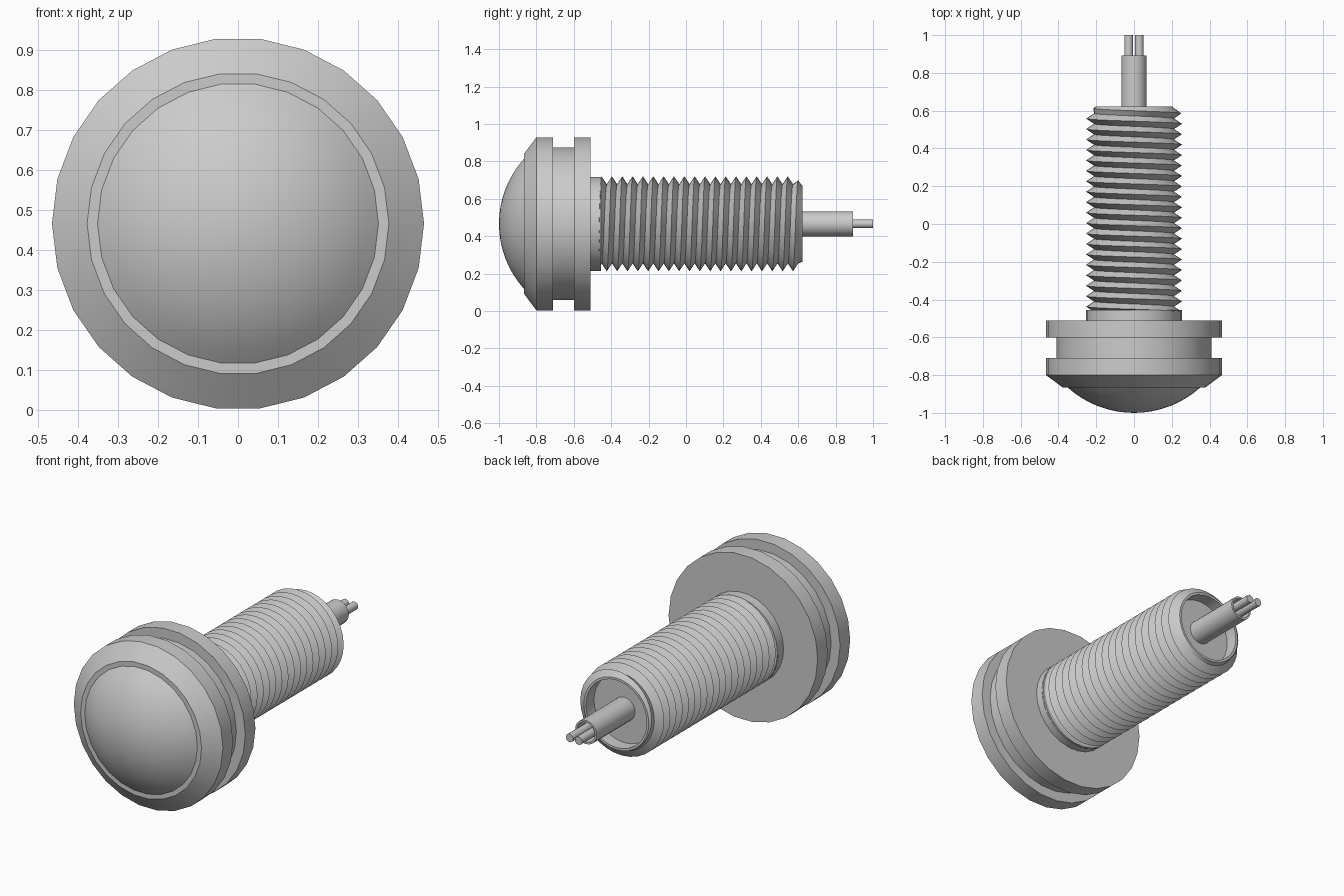
import bpy, bmesh
from math import pi, sin, cos, asin, radians

if "Cube" in bpy.data.objects:
    bpy.data.objects.remove(bpy.data.objects["Cube"])

ZC = 0.466  # height of the main axis


def finish(name, bm):
    bmesh.ops.remove_doubles(bm, verts=bm.verts, dist=1e-5)
    bmesh.ops.recalc_face_normals(bm, faces=bm.faces)
    mesh = bpy.data.meshes.new(name)
    bm.to_mesh(mesh)
    bm.free()
    obj = bpy.data.objects.new(name, mesh)
    bpy.context.collection.objects.link(obj)
    bpy.ops.object.select_all(action='DESELECT')
    obj.select_set(True)
    bpy.context.view_layer.objects.active = obj
    bpy.ops.object.shade_smooth_by_angle(angle=radians(30))
    return obj


def lathe(name, profile, sides, x=0.0):
    """Revolve (radius, y) points about an axis parallel to y."""
    bm = bmesh.new()
    rings = []
    for r, y in profile:
        if r == 0:
            rings.append([bm.verts.new((x, y, ZC))] * sides)
        else:
            rings.append([bm.verts.new((x + r * cos(2 * pi * i / sides), y,
                                        ZC + r * sin(2 * pi * i / sides))) for i in range(sides)])
    for a, b in zip(rings, rings[1:]):
        for i in range(sides):
            j = (i + 1) % sides
            bm.faces.new(list(dict.fromkeys((a[i], a[j], b[j], b[i]))))
    return finish(name, bm)


# Domed lens
R = 0.526
amax = asin(0.352 / R)
dome = [(R * sin(amax * k / 8), -1 + R * (1 - cos(amax * k / 8))) for k in range(9)]
dome[0] = (0, -1)
lathe("lens_dome", dome + [(0.352, -0.84), (0, -0.84)], 26)

# Grooved head with bevelled front and collar
lathe("head", [(0, -0.865), (0.378, -0.865), (0.466, -0.8), (0.466, -0.71),
               (0.41, -0.71), (0.41, -0.6), (0.466, -0.6), (0.466, -0.51),
               (0.253, -0.51), (0.253, -0.455), (0, -0.455)], 26)

# Barrel core with recessed end
lathe("barrel_core", [(0, -0.47), (0.203, -0.47), (0.203, 0.622), (0.19, 0.622),
                      (0.19, 0.55), (0, 0.55)], 32)

# Helical thread, chamfered at the free end
N, PITCH, Y0, Y1 = 32, 0.0553, -0.465, 0.622


def helix_point(bm, i, r, shift):
    y = min(max(Y0 + PITCH * (i / N - 1 + shift), Y0), Y1)
    r = min(r, 0.203 + 1.3 * (Y1 - y))
    a = 2 * pi * i / N
    return bm.verts.new((r * cos(a), y, ZC + r * sin(a)))


bm = bmesh.new()
count = int(((Y1 - Y0) / PITCH + 2) * N)
crest = [helix_point(bm, i, 0.254, 0) for i in range(count + N)]
root = [helix_point(bm, i, 0.212, 0.5) for i in range(count)]
for i in range(count - 1):
    bm.faces.new((crest[i], crest[i + 1], root[i + 1], root[i]))
    bm.faces.new((root[i], root[i + 1], crest[i + N + 1], crest[i + N]))
# drop the parts flattened against either end
flat = [f for f in bm.faces
        if all(v.co.y <= Y0 + 1e-6 for v in f.verts) or all(v.co.y >= Y1 - 1e-6 for v in f.verts)]
bmesh.ops.delete(bm, geom=flat, context='FACES')
bmesh.ops.dissolve_degenerate(bm, dist=1e-5, edges=bm.edges)
finish("screw_thread", bm)

# Cable sheath (open end) and its two wires
lathe("cable_sheath", [(0.067, 0.55), (0.067, 0.893), (0.056, 0.893), (0.056, 0.6), (0, 0.6)], 20)
for side, x in (("left", -0.028), ("right", 0.028)):
    lathe("wire_" + side, [(0, 0.6), (0.023, 0.6), (0.023, 1.0), (0, 1.0)], 14, x)
